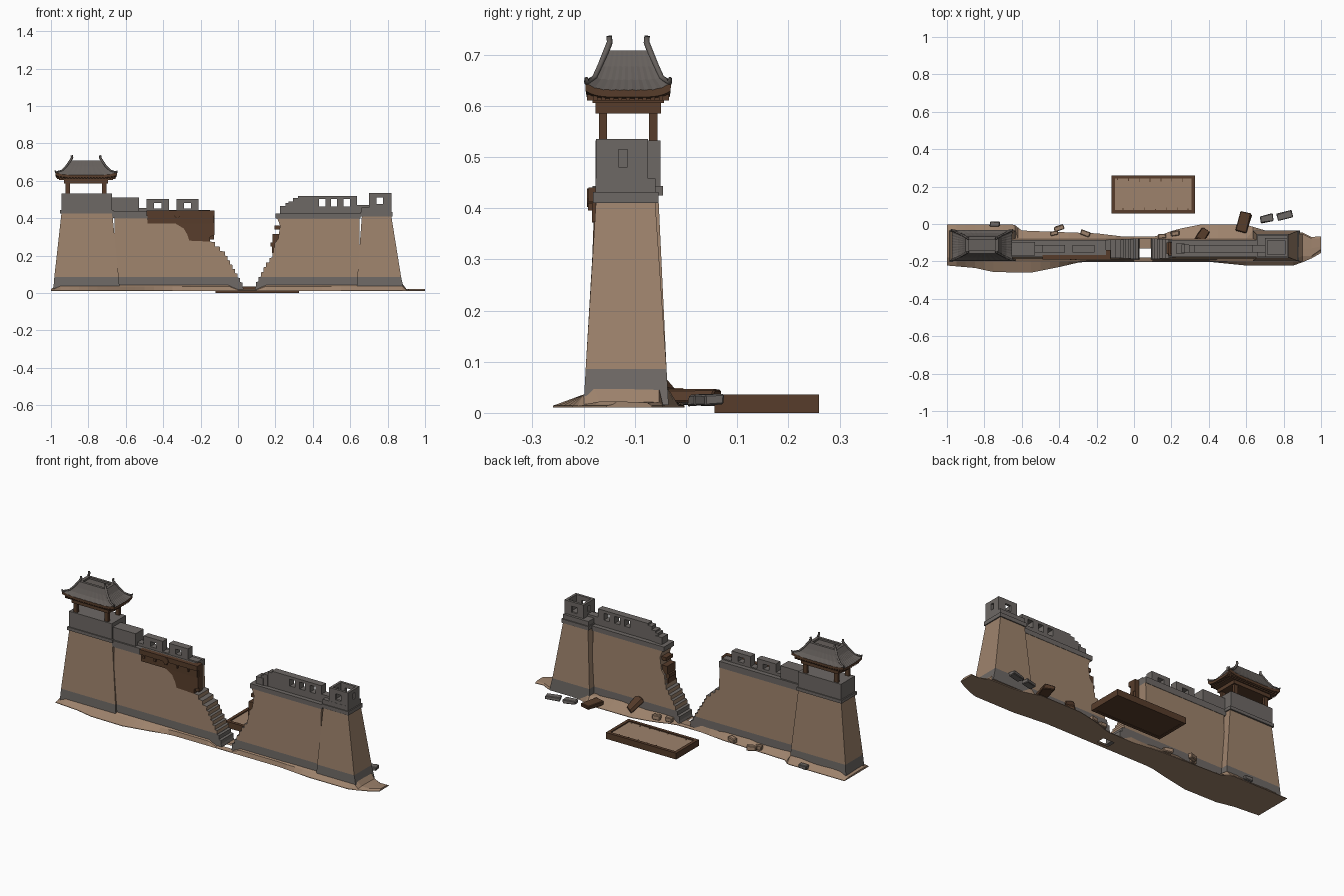
import bpy, bmesh, math, random
from mathutils import Matrix, Vector

if "Cube" in bpy.data.objects:
    bpy.data.objects.remove(bpy.data.objects["Cube"])
random.seed(4)

def material(name, c):
    m = bpy.data.materials.new(name)
    m.diffuse_color = (*c, 1)
    m.use_nodes = True
    m.node_tree.nodes["Principled BSDF"].inputs["Base Color"].default_value = m.diffuse_color
    return m

TAN = material("rammed earth", (0.34, 0.225, 0.15))
GRAY = material("grey brick", (0.155, 0.14, 0.13))
TILE = material("roof tile", (0.13, 0.115, 0.106))
WOOD = material("dark wood", (0.095, 0.046, 0.024))

def finish(name, bm, mats):
    bmesh.ops.recalc_face_normals(bm, faces=bm.faces)
    me = bpy.data.meshes.new(name)
    bm.to_mesh(me)
    bm.free()
    for m in mats:
        me.materials.append(m)
    ob = bpy.data.objects.new(name, me)
    bpy.context.collection.objects.link(ob)
    return ob

def boxes(name, items, mat):
    """items: (x0, x1, y0, y1, z0, z1)"""
    bm = bmesh.new()
    for x0, x1, y0, y1, z0, z1 in items:
        t = Matrix.Translation(((x0+x1)/2, (y0+y1)/2, (z0+z1)/2)) @ Matrix.Diagonal((x1-x0, y1-y0, z1-z0, 1))
        bmesh.ops.create_cube(bm, size=1, matrix=t)
    return finish(name, bm, [mat])

def loft(name, rings, mats, idx):
    """rectangular rings (z, x0, x1, y0, y1), material index per segment"""
    bm = bmesh.new()
    rs = [[bm.verts.new(p) for p in ((a, c, z), (b, c, z), (b, d, z), (a, d, z))] for z, a, b, c, d in rings]
    for r, s, k in zip(rs, rs[1:], idx):
        for i in range(4):
            bm.faces.new((r[i], r[(i+1) % 4], s[(i+1) % 4], s[i])).material_index = k
    bm.faces.new(rs[0])
    bm.faces.new(rs[-1]).material_index = idx[-1]
    return finish(name, bm, mats)

BAND = 0.086  # top of the brick footing
def front(z): return -0.190 + 0.036*z
def back(z): return -0.076 - 0.030*z

def wall(name, pts, mats, off=0.0, deep=None):
    """x-z outline extruded between the battered front and back faces"""
    bm = bmesh.new()
    f = [bm.verts.new((x, front(z) - off, z)) for x, z in pts]
    b = [bm.verts.new((x, (front(z) + deep) if deep else back(z), z)) for x, z in pts]
    n = len(pts)
    bm.faces.new(f)
    bm.faces.new(b[::-1])
    for i in range(n):
        bm.faces.new((f[i], b[i], b[(i+1) % n], f[(i+1) % n]))
    if len(mats) > 1:
        bmesh.ops.bisect_plane(bm, geom=bm.verts[:]+bm.edges[:]+bm.faces[:], plane_co=(0, 0, BAND), plane_no=(0, 0, 1))
    bmesh.ops.recalc_face_normals(bm, faces=bm.faces)
    for fc in bm.faces:
        if len(mats) > 1 and (fc.calc_center_median().z < BAND or fc.normal.z > 0.8):
            fc.material_index = 1
    return finish(name, bm, mats)

def stairs(path):
    """turn a sloping line into ragged brick steps"""
    out = []
    for (x0, z0), (x1, z1) in zip(path, path[1:]):
        n = max(1, round(abs(z1-z0)/0.024))
        for i in range(n):
            xa, xb = x0+(x1-x0)*i/n, x0+(x1-x0)*(i+1)/n
            za, zb = z0+(z1-z0)*i/n, z0+(z1-z0)*(i+1)/n
            out += [(xa, za), (xb, za + (zb-za)*0.12)]
    return out + [path[-1]]

def pierced(x0, x1, z0, z1, holes, h0, h1, y0=-0.152, y1=-0.112):
    """wall boxes leaving rectangular windows"""
    out = [(x0, x1, y0, y1, z0, h0), (x0, x1, y0, y1, h1, z1)]
    xs = [x0] + [v for h in holes for v in h] + [x1]
    return out + [(xs[i], xs[i+1], y0, y1, h0, h1) for i in range(0, len(xs), 2)]

# towers
loft("left_tower", [(0.015, -0.988, -0.632, -0.2, -0.034), (BAND, -0.982, -0.638, -0.196, -0.038),
                    (0.425, -0.944, -0.672, -0.176, -0.054)], [TAN, GRAY], [1, 0])
boxes("left_tower_crown", [(-0.952, -0.666, -0.183, -0.045, 0.425, 0.443),
                           (-0.945, -0.674, -0.177, -0.05, 0.443, 0.532)], GRAY)
loft("right_tower", [(0.015, 0.634, 0.888, -0.2, -0.034), (BAND, 0.638, 0.872, -0.196, -0.038),
                     (0.41, 0.662, 0.82, -0.176, -0.06)], [TAN, GRAY], [1, 0])
box = pierced(0.7, 0.82, 0.455, 0.535, [(0.74, 0.775)], 0.475, 0.51, -0.176, -0.162)
box += pierced(0.7, 0.82, 0.455, 0.535, [(0.74, 0.775)], 0.475, 0.51, -0.088, -0.074)
for a in (0.7, 0.806):
    for y0, y1, z0, z1 in ((-0.162, -0.132, 0.455, 0.535), (-0.114, -0.088, 0.455, 0.535),
                           (-0.132, -0.114, 0.455, 0.48), (-0.132, -0.114, 0.515, 0.535)):
        box.append((a, a+0.014, y0, y1, z0, z1))
boxes("right_tower_crown", [(0.655, 0.826, -0.182, -0.054, 0.41, 0.432),
                            (0.66, 0.82, -0.177, -0.06, 0.432, 0.458)] + box, GRAY)

# broken walls
wall("left_wall", [(-0.66, 0.02), (-0.66, 0.405), (-0.15, 0.405)] +
     stairs([(-0.15, 0.275), (-0.07, 0.2), (-0.03, 0.13), (0.025, 0.035)]) + [(0.03, 0.02)], [TAN, GRAY])
wall("right_wall", [(0.65, 0.02), (0.65, 0.40), (0.21, 0.40), (0.225, 0.36), (0.215, 0.29)] +
     stairs([(0.2, 0.27), (0.185, 0.19), (0.15, 0.14), (0.095, 0.035)]) + [(0.09, 0.02)], [TAN, GRAY])

# parapets
par = [(-0.674, -0.15, -0.177, -0.086, 0.402, 0.438), (-0.674, -0.53, -0.168, -0.096, 0.438, 0.51),
       (-0.53, -0.15, -0.152, -0.112, 0.438, 0.445), (-0.53, -0.49, -0.152, -0.112, 0.445, 0.455)]
for a in (-0.49, -0.33):
    par += pierced(a, a+0.12, 0.442, 0.503, [(a+0.042, a+0.08)], 0.453, 0.481)
boxes("left_parapet", par, GRAY)
par = [(0.2, 0.655, -0.177, -0.086, 0.398, 0.425), (0.225, 0.27, -0.158, -0.105, 0.425, 0.465),
       (0.27, 0.295, -0.155, -0.109, 0.425, 0.49), (0.255, 0.27, -0.155, -0.109, 0.46, 0.48),
       (0.295, 0.32, -0.152, -0.112, 0.425, 0.508), (0.635, 0.7, -0.152, -0.112, 0.425, 0.47)]
par += pierced(0.32, 0.635, 0.425, 0.518, [(0.433, 0.468), (0.497, 0.53), (0.563, 0.598)], 0.463, 0.502)
boxes("right_parapet", par, GRAY)

# timber gallery and exposed timber core
boxes("gallery", [(-0.49, -0.125, -0.19, -0.165, 0.412, 0.44), (-0.485, -0.13, -0.184, -0.165, 0.372, 0.414),
                  (-0.16, -0.125, -0.175, -0.14, 0.372, 0.438)] +
      [(x, x+0.012, -0.191, -0.17, 0.395, 0.41) for x in (-0.47, -0.4, -0.33, -0.26, -0.19)], WOOD)
wall("exposed_core", [(-0.34, 0.375), (-0.125, 0.375), (-0.125, 0.31), (-0.15, 0.3), (-0.15, 0.275), (-0.26, 0.28),
                      (-0.27, 0.31), (-0.29, 0.345)], [WOOD], 0.004, 0.02)
boxes("core_stub", [(-0.16, -0.128, -0.17, -0.14, 0.285, 0.375)], WOOD)
boxes("right_core_timber", [(0.182, 0.225, -0.168, -0.1, 0.215, 0.25), (0.175, 0.225, -0.16, -0.1, 0.25, 0.27),
                            (0.185, 0.225, -0.168, -0.095, 0.27, 0.315), (0.195, 0.23, -0.16, -0.1, 0.34, 0.36)], WOOD)
bm = bmesh.new()
bmesh.ops.create_cone(bm, cap_ends=True, segments=12, radius1=0.018, radius2=0.018, depth=0.02,
                      matrix=Matrix.Translation((-0.325, -0.183, 0.42)) @ Matrix.Rotation(math.pi/2, 4, 'X'))
finish("gallery_drum", bm, [WOOD])

# pavilion frame
CX, CY = -0.812, -0.113
items = [(CX-0.118, CX+0.118, CY-0.064, CY+0.064, 0.585, 0.607), (CX-0.145, CX+0.145, CY-0.07, CY+0.07, 0.605, 0.616)]
for sx in (-1, 1):
    for sy in (-1, 1):
        x, y = CX+sx*0.098, CY+sy*0.049
        items.append((x-0.012, x+0.012, y-0.008, y+0.008, 0.53, 0.59))
for i in range(19):
    x = CX - 0.144 + i*0.016
    items.append((x-0.004, x+0.004, CY-0.08, CY+0.08, 0.61, 0.622))
for i in range(9):
    y = CY - 0.064 + i*0.016
    items.append((CX-0.156, CX+0.156, y-0.004, y+0.004, 0.61, 0.622))
boxes("pavilion_frame", items, WOOD)

# curved tile roof: concave rings, lifted corners, tile ribs
N = 20
def ring(hx, hy, z, lift, rib):
    pts = []
    for (ax, ay), (bx, by) in (((-1, -1), (1, -1)), ((1, -1), (1, 1)), ((1, 1), (-1, 1)), ((-1, 1), (-1, -1))):
        for i in range(N):
            t = i/N
            u = abs(2*t-1)**5
            k = 1 + 0.03*u*lift/0.014
            pts.append((CX+hx*k*(ax+(bx-ax)*t), CY+hy*k*(ay+(by-ay)*t), z + lift*u + (rib if i % 2 else 0)))
    return pts
specs = [(0.15, 0.074, 0.614, 0.008, 0), (0.160, 0.081, 0.617, 0.012, 0), (0.160, 0.081, 0.630, 0.014, 0.0015),
         (0.13, 0.066, 0.650, 0.005, 0.0015), (0.106, 0.055, 0.676, 0, 0.0015), (0.088, 0.045, 0.708, 0, 0),
         (0.07, 0.03, 0.708, 0, 0), (0.07, 0.03, 0.698, 0, 0)]
bm = bmesh.new()
rs = [[bm.verts.new(p) for p in ring(*s)] for s in specs]
for k, (r, s) in enumerate(zip(rs, rs[1:])):
    for i in range(4*N):
        j = (i+1) % (4*N)
        bm.faces.new((r[i], r[j], s[j], s[i])).material_index = 1 if k < 2 else 0
bm.faces.new(rs[0]).material_index = 1
bm.faces.new(rs[-1])
finish("pavilion_roof", bm, [TILE, WOOD])

# hip ridges with horns at the top and curled tips at the eaves
for sx in (-1, 1):
    for sy in (-1, 1):
        cu = bpy.data.curves.new("hip_ridge", 'CURVE')
        cu.dimensions = '3D'
        cu.bevel_depth, cu.bevel_resolution, cu.use_fill_caps = 0.0055, 1, True
        sp = cu.splines.new('POLY')
        path = [(0.166, 0.082, 0.655, 0.6), (0.163, 0.081, 0.646, 1), (0.13, 0.066, 0.654, 1), (0.106, 0.055, 0.678, 1),
                (0.084, 0.042, 0.708, 1.2), (0.075, 0.036, 0.724, 1.2), (0.077, 0.037, 0.736, 1.1)]
        sp.points.add(len(path)-1)
        for p, (x, y, z, r) in zip(sp.points, path):
            p.co = (CX+sx*x, CY+sy*y, z, 1)
            p.radius = r
        cu.materials.append(TILE)
        bpy.context.collection.objects.link(bpy.data.objects.new("hip_ridge", cu))

# earth mound under the wall
def lerp(tab, x):
    for (x0, y0), (x1, y1) in zip(tab, tab[1:]):
        if x <= x1:
            return y0 + (y1-y0)*(x-x0)/(x1-x0)
    return tab[-1][1]
YF = [(-1, -0.222), (-0.85, -0.235), (-0.75, -0.257), (-0.55, -0.26), (-0.4, -0.23), (-0.28, -0.202), (0.4, -0.202),
      (0.6, -0.222), (0.85, -0.222), (0.93, -0.195), (1, -0.155)]
YB = [(-1, -0.003), (-0.64, -0.003), (-0.6, -0.035), (-0.35, -0.045), (-0.2, -0.05), (-0.05, -0.068), (0.12, -0.068),
      (0.22, -0.03), (0.35, -0.004), (0.6, -0.004), (0.72, -0.04), (0.9, -0.045), (0.94, -0.07), (1, -0.066)]
bm = bmesh.new()
xs = sorted({-1+i*0.05 for i in range(41)} | {0.02, 0.09, -0.635, -0.62, 0.635, 0.88})
xs = [x for x in xs if not 0.021 < x < 0.089]
cols = []
for x in xs:
    f, b = lerp(YF, x), lerp(YB, x)
    h = 0.022 if x > 0.885 or x < -0.99 or -0.01 < x < 0.12 else 0.048
    inner = -0.036 if x < -0.63 or x > 0.63 else -0.078
    ys = [f, max(f+0.006, -0.2), -0.17 if x > 0.9 else -0.18, -0.13, min(inner, b-0.008), b]
    if x > 0.96:
        ys = [f, f+0.012, f+0.02, -0.12, b-0.01, b]
    zs = [0.014, 0.75*h, h, h, h*random.uniform(0.85, 1.05), 0.014]
    cols.append(([bm.verts.new((x, y, z)) for y, z in zip(ys, zs)], [bm.verts.new((x, y, 0.011)) for y in ys]))
for x, (t0, b0), (t1, b1) in zip(xs, cols, cols[1:]):
    for j in range(5):
        if abs(x-0.02) < 1e-4 and j == 2:
            continue
        bm.faces.new((t0[j], t1[j], t1[j+1], t0[j+1]))
        bm.faces.new((b0[j], b0[j+1], b1[j+1], b1[j]))
    for j in (0, 5):
        bm.faces.new((t0[j], b0[j], b1[j], t1[j]))
for t, b in (cols[0], cols[-1]):
    bm.faces.new(t + b[::-1])
finish("earth_mound", bm, [TAN])

# fallen timbers, slabs and stones
def chunk(name, loc, size, rot, tilt, mat):
    bm = bmesh.new()
    bmesh.ops.create_cube(bm, size=1, matrix=Matrix.LocRotScale(Vector(loc), Matrix.Rotation(rot, 3, 'Z') @
                          Matrix.Rotation(tilt, 3, 'X'), Vector(size)))
    for v in bm.verts:
        v.co += Vector([random.uniform(-0.08, 0.08)*s for s in size])
    bmesh.ops.bevel(bm, geom=bm.edges[:], offset=min(size)*0.15, segments=1, affect='EDGES')
    finish(name, bm, [mat])
chunk("fallen_timber", (0.585, 0.012, 0.034), (0.06, 0.105, 0.025), -0.3, 0, WOOD)
chunk("leaning_timber", (0.365, -0.06, 0.065), (0.05, 0.09, 0.03), -0.6, -0.75, WOOD)
chunk("fallen_slab", (0.712, 0.03, 0.025), (0.07, 0.038, 0.022), 0.2, 0, GRAY)
chunk("fallen_slab", (0.805, 0.046, 0.026), (0.08, 0.036, 0.022), 0.25, 0, GRAY)
chunk("grey_stone", (-0.745, 0.0, 0.028), (0.05, 0.024, 0.024), 0, 0, GRAY)
for x, y, s in ((-0.4, -0.022, 0.05), (-0.425, -0.05, 0.04), (-0.26, -0.05, 0.05),
                (0.15, -0.065, 0.04), (0.22, -0.05, 0.045)):
    chunk("earth_clod", (x, y, 0.034), (s, s*0.55, 0.026), random.uniform(-0.4, 0.4), 0, TAN)

# tray of earth behind the wall, with cracks showing dark timber
X0, X1, Y0, Y1 = -0.12, 0.325, 0.056, 0.26
boxes("tray_frame", [(X0, X1, Y0, Y0+0.018, 0, 0.036), (X0, X1, Y1-0.018, Y1, 0, 0.036),
                     (X0, X0+0.018, Y0+0.018, Y1-0.018, 0, 0.036), (X1-0.018, X1, Y0+0.018, Y1-0.018, 0, 0.036),
                     (X0+0.01, X1-0.01, Y0+0.01, Y1-0.01, 0.002, 0.02)], WOOD)
boxes("tray_fill", [(X0+0.017, X1-0.017, Y0+0.017, Y1-0.017, 0.02, 0.03)], TAN)
cracks = []
for i in range(14):
    x, d = X0 + 0.03 + i*0.029, random.uniform(0.005, 0.02)
    y = Y0+0.017 if i % 2 else Y1-0.017-d
    cracks.append((x, x+0.004, y, y+d, 0.029, 0.031))
boxes("tray_cracks", cracks, WOOD)
